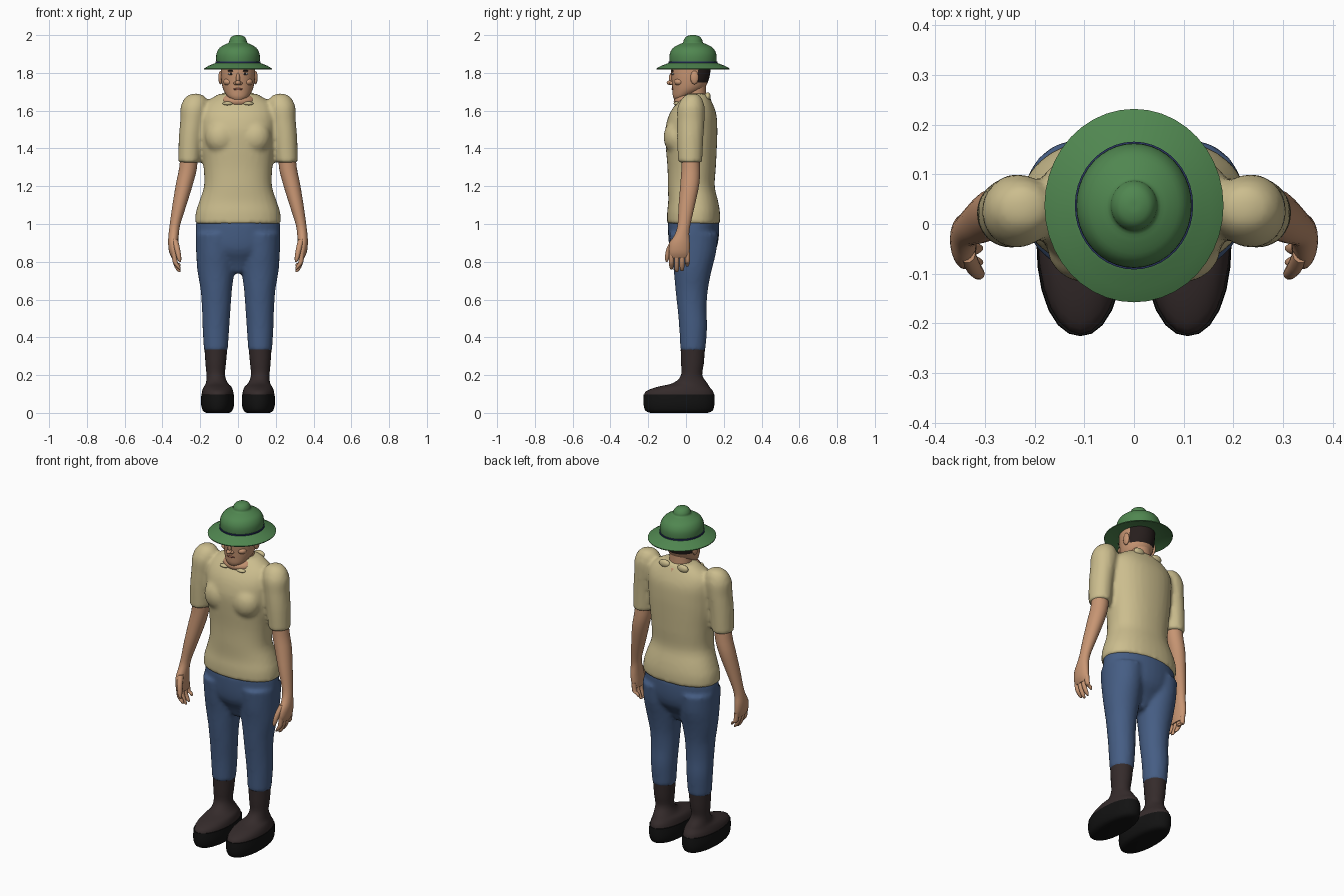
import bpy, bmesh
from math import sin, cos, pi, radians
from mathutils import Matrix, Vector

cube = bpy.data.objects.get("Cube")
if cube:
    bpy.data.objects.remove(cube, do_unlink=True)


def material(name, rgb):
    m = bpy.data.materials.new(name)
    m.use_nodes = True
    m.diffuse_color = (*rgb, 1)
    bsdf = m.node_tree.nodes["Principled BSDF"]
    bsdf.inputs["Base Color"].default_value = (*rgb, 1)
    bsdf.inputs["Roughness"].default_value = 0.8
    return m


SKIN = material("skin", (.57, .30, .17))
SHIRT = material("khaki cloth", (.60, .51, .27))
DENIM = material("blue denim", (.06, .11, .23))
LEATHER = material("dark brown leather", (.035, .024, .024))
RUBBER = material("black rubber", (.006, .006, .006))
FELT = material("green felt", (.08, .24, .08))
BAND = material("navy ribbon", (.02, .03, .11))
HAIR = material("dark hair", (.02, .013, .012))
WHITE = material("eye white", (.6, .55, .5))
LIP = material("lip red", (.33, .12, .08))


def spline(rows, steps):
    """Smooth rows of numbers that pass through every given row."""
    rows = [Vector(r) for r in rows]
    out = []
    for i in range(len(rows) - 1):
        a, b = rows[i], rows[i + 1]
        p, n = rows[max(i - 1, 0)], rows[min(i + 2, len(rows) - 1)]
        for k in range(steps):
            t = k / steps
            out.append(a + t / 2 * (b - p + t * (2 * p - 5 * a + 4 * b - n + t * (3 * (a - b) + n - p))))
    return out + [rows[-1]]


def loft(bm, rows, side=1, sides=24, power=2.0, steps=3):
    """Stack of level ovals; each row is x, y, z, half width, half depth."""
    rings = []
    for x, y, z, rx, ry in spline(rows, steps):
        ring = []
        for k in range(sides):
            c, s = cos(2 * pi * k / sides), sin(2 * pi * k / sides)
            r = (abs(c) ** power + abs(s) ** power) ** (-1 / power)
            ring.append(bm.verts.new((side * (x + rx * r * c), y + ry * r * s, z)))
        rings.append(ring)
    for a, b in zip(rings, rings[1:]):
        for k in range(sides):
            j = (k + 1) % sides
            bm.faces.new((a[k], a[j], b[j], b[k]))
    bm.faces.new(rings[0])
    bm.faces.new(rings[-1])


def ball(bm, center, radii, side=1):
    x, y, z = center
    m = Matrix.Translation((side * x, y, z)) @ Matrix.Diagonal((*radii, 1))
    bmesh.ops.create_uvsphere(bm, u_segments=16, v_segments=10, radius=1, matrix=m)


def finish(name, bm, mat, blend=0):
    bmesh.ops.recalc_face_normals(bm, faces=bm.faces)
    me = bpy.data.meshes.new(name)
    bm.to_mesh(me)
    bm.free()
    me.materials.append(mat)
    ob = bpy.data.objects.new(name, me)
    bpy.context.collection.objects.link(ob)
    bpy.ops.object.select_all(action='DESELECT')
    ob.select_set(True)
    bpy.context.view_layer.objects.active = ob
    bpy.ops.object.shade_smooth_by_angle(angle=radians(50))
    if blend:  # fuse overlapping volumes into one skin
        fuse = ob.modifiers.new("fuse", 'REMESH')
        fuse.mode = 'VOXEL'
        fuse.voxel_size = blend
        fuse.use_smooth_shade = True
        relax = ob.modifiers.new("relax", 'SMOOTH')
        relax.iterations = 4
    return ob


def balls(name, mat, specs):
    """Mirrored pair of ovals for each center and radii given."""
    bm = bmesh.new()
    for center, radii in specs:
        for side in ((1, -1) if center[0] else (1,)):
            ball(bm, center, radii, side)
    return finish(name, bm, mat)


def lathe(name, mat, profile, steps=1):
    bm = bmesh.new()
    loft(bm, [(0, .037, z, r, r * 1.08) for r, z in profile], sides=40, steps=steps)
    return finish(name, bm, mat)


# Shirt: torso, bust and sleeves fused together
bm = bmesh.new()
torso = [(1.0, .04, .228, .14), (1.06, .04, .224, .14), (1.12, .038, .205, .132),
         (1.2, .028, .18, .124), (1.3, .03, .182, .128), (1.42, .028, .195, .136),
         (1.5, .028, .2, .138), (1.58, .036, .2, .125), (1.64, .045, .175, .095),
         (1.69, .055, .1, .06)]
loft(bm, [(0, y, z, rx, ry) for z, y, rx, ry in torso], sides=32, power=2.25)
for side in (1, -1):
    ball(bm, (.09, -.05, 1.46), (.085, .07, .09), side)
    loft(bm, [(.225, .035, 1.69, .02, .025), (.225, .032, 1.67, .055, .05),
              (.232, .027, 1.62, .072, .072), (.24, .025, 1.55, .066, .073),
              (.252, .022, 1.45, .062, .07), (.259, .022, 1.325, .058, .064)], side)
finish("shirt", bm, SHIRT, blend=.012)

# Jeans: hips and both legs fused together
bm = bmesh.new()
hips = [(1.02, .04, .222, .136), (.93, .04, .224, .134), (.86, .037, .2, .12),
        (.8, .032, .12, .08), (.74, .03, .035, .05)]
loft(bm, [(0, y, z, rx, ry) for z, y, rx, ry in hips], sides=32)
for side in (1, -1):
    loft(bm, [(.115, .04, .95, .11, .13), (.118, .04, .85, .104, .12),
              (.117, .035, .75, .098, .1), (.115, .03, .65, .083, .086),
              (.115, .032, .55, .076, .077), (.117, .038, .45, .071, .074),
              (.117, .036, .325, .063, .066)], side)
finish("jeans", bm, DENIM, blend=.012)

# Boots and soles
for side, label in ((1, "left"), (-1, "right")):
    bm = bmesh.new()
    loft(bm, [(.108, -.037, .09, .085, .186), (.108, -.034, .115, .082, .177),
              (.108, -.015, .137, .074, .14), (.112, .022, .158, .058, .09),
              (.118, .03, .2, .049, .056), (.118, .034, .26, .054, .06),
              (.117, .036, .335, .06, .064)], side)
    finish(label + "_boot", bm, LEATHER)
    bm = bmesh.new()
    loft(bm, [(.108, -.037, 0, .06, .15), (.108, -.037, .012, .078, .178),
              (.108, -.037, .05, .088, .188), (.108, -.037, .098, .086, .187)],
         side, power=2.15)
    finish(label + "_sole", bm, RUBBER)

# Arms with palm, fingers and thumb
for side, label in ((1, "left"), (-1, "right")):
    bm = bmesh.new()
    loft(bm, [(.255, .022, 1.42, .045, .045), (.264, .025, 1.3, .047, .049),
              (.284, .02, 1.21, .045, .05), (.31, .004, 1.1, .037, .043),
              (.333, -.01, 1.0, .028, .034), (.34, -.02, .95, .027, .037),
              (.343, -.032, .9, .027, .052), (.34, -.036, .85, .024, .055),
              (.334, -.036, .82, .016, .048)], side)
    for i in range(4):
        y, drop = -.077 + .028 * i, (.76, .745, .75, .775)[i]
        loft(bm, [(.338, y, .85, .013, .014), (.333, y, .8, .013, .0135),
                  (.318, y, drop + .015, .011, .012), (.308, y, drop, .005, .006)],
             side, sides=10)
    loft(bm, [(.335, -.06, .92, .016, .018), (.322, -.088, .87, .015, .016),
              (.312, -.1, .82, .012, .012), (.308, -.102, .8, .005, .005)],
         side, sides=10)
    finish(label + "_arm", bm, SKIN)

# Neck and the bare skin showing at the neckline
bm = bmesh.new()
loft(bm, [(0, .05, 1.58, .075, .07), (0, .05, 1.66, .064, .058),
          (0, .045, 1.76, .062, .06)])
ball(bm, (0, .035, 1.65), (.104, .1, .045))
finish("neck", bm, SKIN)
balls("collar_scraps", SHIRT, [((.055, -.05, 1.638), (.028, .016, .01)),
                               ((.06, .115, 1.675), (.035, .016, .022))])

# Head, with hair on the upper back faces
bm = bmesh.new()
head_rows = [(1.655, -.035, .03, .025), (1.675, -.022, .055, .047),
             (1.71, .008, .077, .08), (1.75, .02, .087, .095),
             (1.8, .024, .091, .104), (1.86, .026, .088, .104), (1.9, .03, .07, .08)]
loft(bm, [(0, y, z, rx, ry) for z, y, rx, ry in head_rows], sides=32, steps=4)
head = finish("head", bm, SKIN)
head.data.materials.append(HAIR)
for f in head.data.polygons:
    if f.center.z > 1.745 and f.center.y > .062:
        f.material_index = 1

# Face
balls("nose", SKIN, [((0, -.082, 1.748), (.015, .02, .013)),
                     ((0, -.077, 1.77), (.01, .014, .03)),
                     ((.013, -.075, 1.745), (.01, .012, .009))])
balls("ears", SKIN, [((.092, .045, 1.775), (.012, .022, .036))])
balls("chin_and_cheeks", SKIN, [((0, -.045, 1.677), (.03, .023, .018)),
                                ((.05, -.035, 1.752), (.028, .028, .02))])
balls("eyes", WHITE, [((.037, -.069, 1.795), (.016, .006, .006))])
balls("pupils", HAIR, [((.037, -.0735, 1.795), (.006, .003, .006))])
balls("eyebrows", HAIR, [((.037, -.071, 1.811), (.02, .006, .004))])
balls("lips", LIP, [((0, -.069, 1.714), (.025, .007, .006))])

# Hat: domed brim, crown with a small knob, ribbon
lathe("hat_brim", FELT, [(.1, 1.84), (.15, 1.828), (.179, 1.818), (.18, 1.823),
                         (.155, 1.838), (.125, 1.85), (.11, 1.858)])
lathe("hat_crown", FELT, [(.113, 1.845), (.116, 1.875), (.113, 1.905), (.098, 1.932),
                          (.07, 1.95), (.049, 1.96), (.045, 1.975), (.034, 1.991),
                          (.016, 1.999), (.001, 2.0)], steps=3)
lathe("hat_ribbon", BAND, [(.115, 1.848), (.119, 1.849), (.119, 1.86), (.115, 1.861)])
